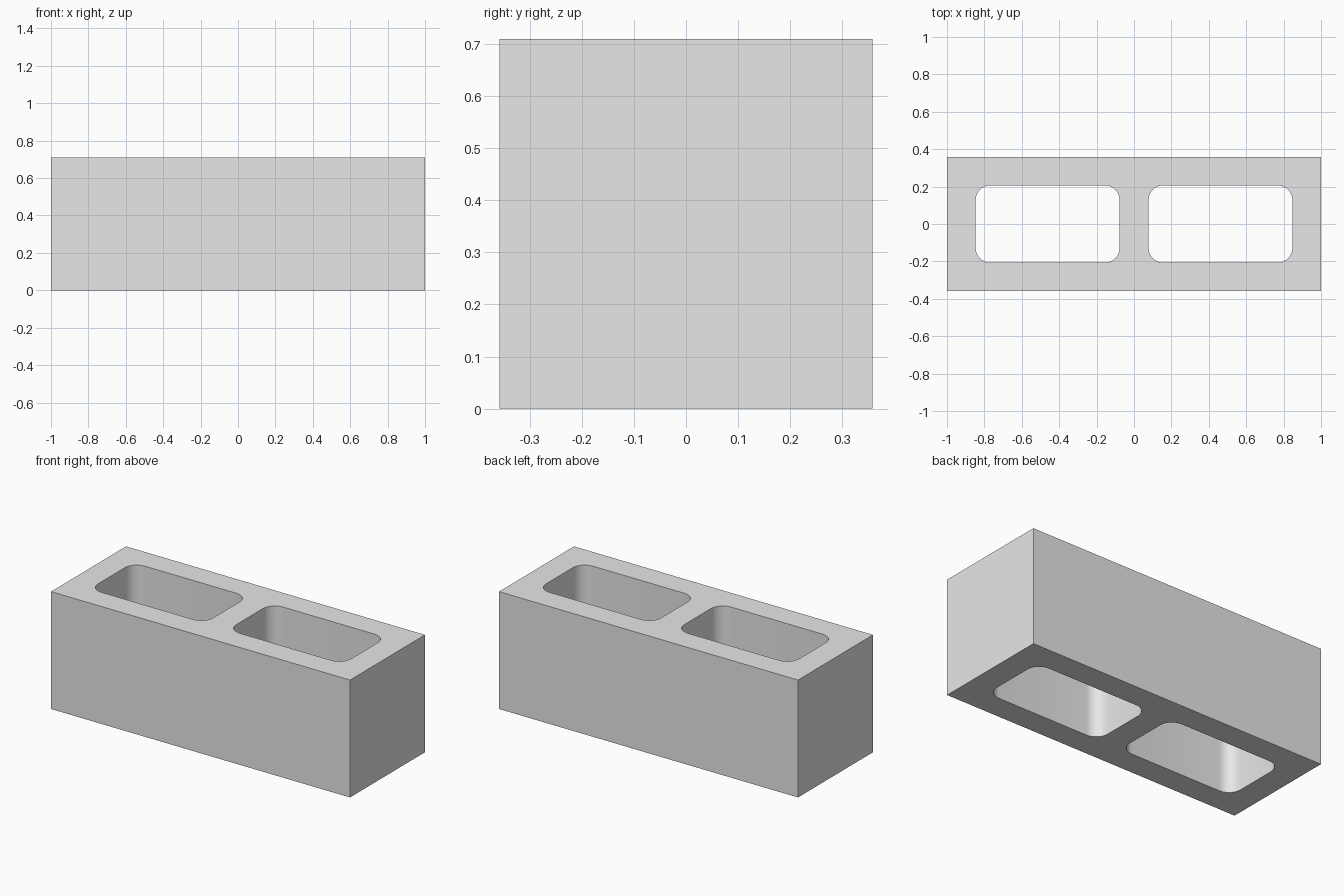
import bpy
import bmesh
from math import cos, sin, pi, radians

cube = bpy.data.objects.get("Cube")
if cube:
    bpy.data.objects.remove(cube, do_unlink=True)

LENGTH, DEPTH, HEIGHT = 2.0, 0.716, 0.71
CORE_X, CORE_W, CORE_D, CORE_R = 0.462, 0.77, 0.414, 0.08
STEPS = 8

# Plain concrete grey
concrete = bpy.data.materials.new("concrete_grey")
concrete.use_nodes = True
grey = (0.8, 0.8, 0.8, 1.0)
concrete.diffuse_color = grey
concrete.node_tree.nodes["Principled BSDF"].inputs["Base Color"].default_value = grey


def rounded_rect(cx, width, depth, radius):
    """Outline points of a rectangle with rounded corners."""
    points = []
    for i, (sx, sy) in enumerate([(1, 1), (-1, 1), (-1, -1), (1, -1)]):
        for k in range(STEPS + 1):
            a = (i + k / STEPS) * pi / 2
            points.append((cx + sx * (width / 2 - radius) + radius * cos(a),
                           sy * (depth / 2 - radius) + radius * sin(a)))
    return points


def add_loop(bm, points):
    """Closed loop of edges on the ground plane."""
    verts = [bm.verts.new((x, y, 0)) for x, y in points]
    return [bm.edges.new((v, verts[i - 1])) for i, v in enumerate(verts)]


# Block section: outer rectangle with two rounded cores
bm = bmesh.new()
hx, hy = LENGTH / 2, DEPTH / 2
edges = add_loop(bm, [(hx, hy), (-hx, hy), (-hx, -hy), (hx, -hy)])
for side in (-1, 1):
    edges += add_loop(bm, rounded_rect(side * CORE_X, CORE_W, CORE_D, CORE_R))
bmesh.ops.triangle_fill(bm, edges=edges, use_beauty=True, use_dissolve=False)

# Raise the section to full height
raised = bmesh.ops.extrude_face_region(bm, geom=bm.faces[:], use_keep_orig=True)
top = [g for g in raised["geom"] if isinstance(g, bmesh.types.BMVert)]
bmesh.ops.translate(bm, verts=top, vec=(0, 0, HEIGHT))
bmesh.ops.recalc_face_normals(bm, faces=bm.faces[:])

mesh = bpy.data.meshes.new("hollow_block")
bm.to_mesh(mesh)
bm.free()
mesh.materials.append(concrete)
block = bpy.data.objects.new("hollow_block", mesh)
bpy.context.collection.objects.link(block)

# Smooth core corners, crisp rims
bpy.ops.object.select_all(action='DESELECT')
block.select_set(True)
bpy.context.view_layer.objects.active = block
bpy.ops.object.shade_smooth_by_angle(angle=radians(30))
